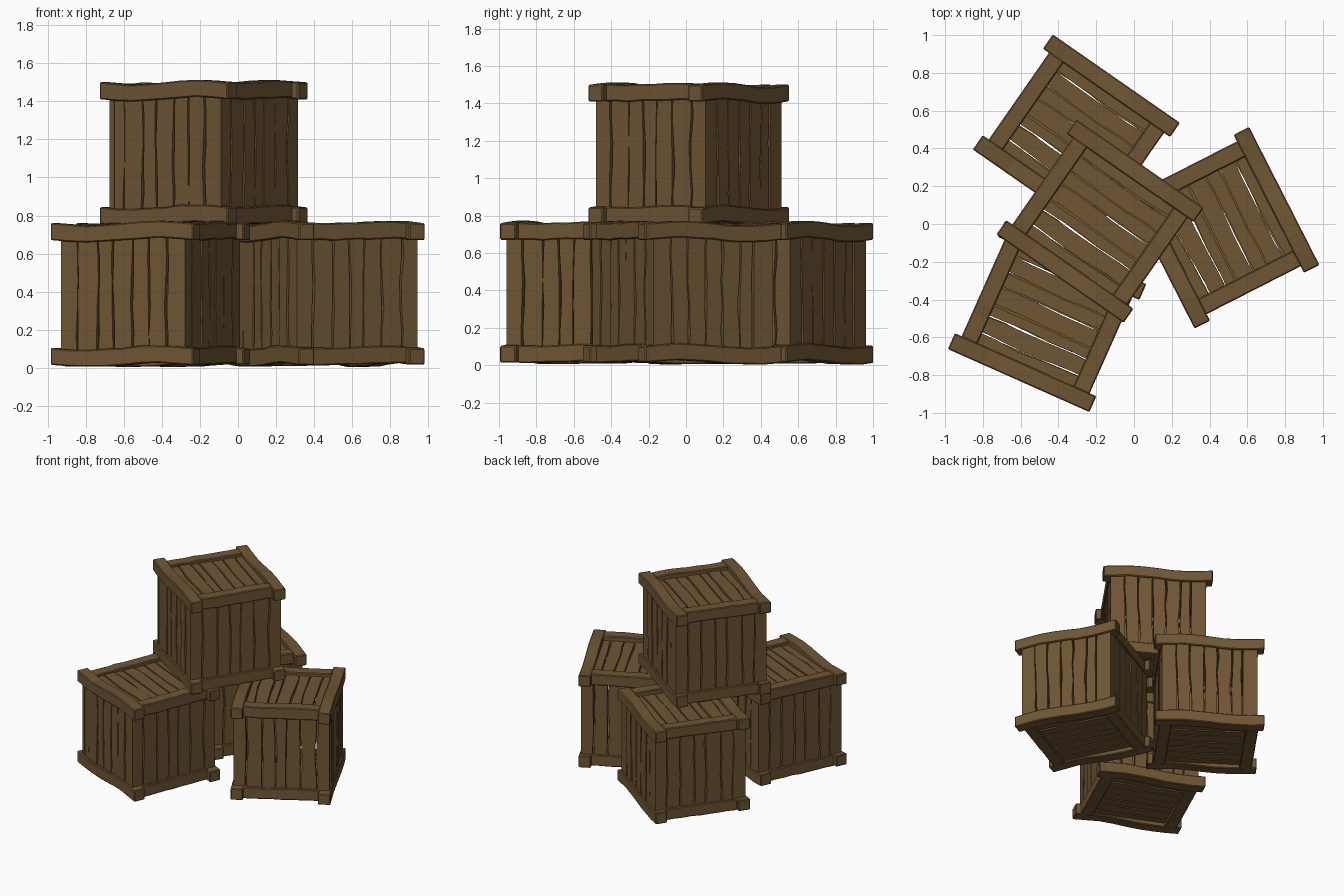
import bpy, bmesh, math, random
from mathutils import Vector

if "Cube" in bpy.data.objects:
    bpy.data.objects.remove(bpy.data.objects["Cube"])

random.seed(7)

wood = bpy.data.materials.new("brown wood")
wood.diffuse_color = (0.16, 0.092, 0.034, 1)
wood.use_nodes = True
wood.node_tree.nodes["Principled BSDF"].inputs["Base Color"].default_value = wood.diffuse_color


def bar(bm, sections):
    """Closed bar skinned through a list of four-point cross-sections."""
    rings = [[bm.verts.new(p) for p in s] for s in sections]
    for a, b in zip(rings, rings[1:]):
        for i in range(4):
            j = (i + 1) % 4
            bm.faces.new((a[i], a[j], b[j], b[i]))
    bm.faces.new(rings[0][::-1])
    bm.faces.new(rings[-1])


def finish(bm, name):
    bmesh.ops.recalc_face_normals(bm, faces=bm.faces)
    me = bpy.data.meshes.new(name)
    bm.to_mesh(me)
    bm.free()
    me.materials.append(wood)
    return me


def wobbly_planks(bm, place, half_width, length, out, thick, count=7, steps=5):
    """Row of crooked planks. place(u, v, w): across, along, outward."""
    # uneven seams between planks, each wandering along its length
    pitch = 2 * half_width / count
    seams = []
    for i in range(count + 1):
        inner = 0 < i < count
        base = -half_width + i * pitch + (random.uniform(-.012, .012) if inner else 0)
        seams.append([(base + (random.uniform(-.007, .007) if inner else 0),
                       random.uniform(.002, .008) if inner else 0)
                      for _ in range(steps + 1)])
    for left, right in zip(seams, seams[1:]):
        o = out + random.uniform(-.004, .003)
        secs = []
        for k in range(steps + 1):
            v = length[0] + (length[1] - length[0]) * k / steps
            a = left[k][0] + left[k][1]
            b = right[k][0] - right[k][1]
            secs.append([place(a, v, o), place(b, v, o),
                         place(b, v, o - thick), place(a, v, o - thick)])
        bar(bm, secs)


# planks: four upright walls, lid and floor
bm = bmesh.new()
for k in range(4):
    c, s = round(math.cos(k * math.pi / 2)), round(math.sin(k * math.pi / 2))
    wobbly_planks(bm, lambda u, v, w, c=c, s=s: Vector((c * u + s * w, s * u - c * w, v)),
                  .355, (.05, .72), .358, .03)
wobbly_planks(bm, lambda u, v, w: Vector((v, u, w)), .30, (-.32, .32), .735, .025)
wobbly_planks(bm, lambda u, v, w: Vector((v, u, -w)), .30, (-.32, .32), -.035, .025)
planks = finish(bm, "planks")


# frame: two long overhanging rails and two short rails, top and bottom
def rail(bm, along_x, offset, z, half, wave):
    secs = []
    n = 8
    for k in range(n + 1):
        t = -half + 2 * half * k / n
        dz = wave * math.sin(t * 2 * math.pi / .8) if abs(t) < .4 else 0
        dz += random.uniform(-.002, .002)
        h = .045 + random.uniform(-.002, .002)
        ring = []
        for a, b in ((-.046, -h), (.046, -h), (.046, h), (-.046, h)):
            p = (t, offset + a) if along_x else (offset + a, t)
            ring.append(Vector((p[0], p[1], z + b + dz)))
        secs.append(ring)
    bar(bm, secs)


bm = bmesh.new()
for z in (.06, .715):
    for side in (-1, 1):
        rail(bm, True, side * .325, z, .41, .012)
        rail(bm, False, side * .325, z + side * .004, .285, .004)
rails = finish(bm, "rails")

# three crates on the ground, one stacked on top: x, y, z, turn
crates = {
    "front_left_crate": (-.46, -.49, 0, -24),
    "back_left_crate": (-.305, .465, 0, -34.8),
    "right_crate": (.465, -.02, 0, -63),
    "top_crate": (-.18, .015, .74, -34.8),
}
for name, (x, y, z, turn) in crates.items():
    for part, mesh in (("planks", planks), ("rails", rails)):
        ob = bpy.data.objects.new(f"{name}_{part}", mesh)
        ob.location = (x, y, z)
        ob.rotation_euler.z = math.radians(turn)
        bpy.context.collection.objects.link(ob)
        if part == "rails":
            bev = ob.modifiers.new("worn edges", 'BEVEL')
            bev.width = .006
            bev.segments = 1
            bev.limit_method = 'ANGLE'
            bev.angle_limit = math.radians(50)
